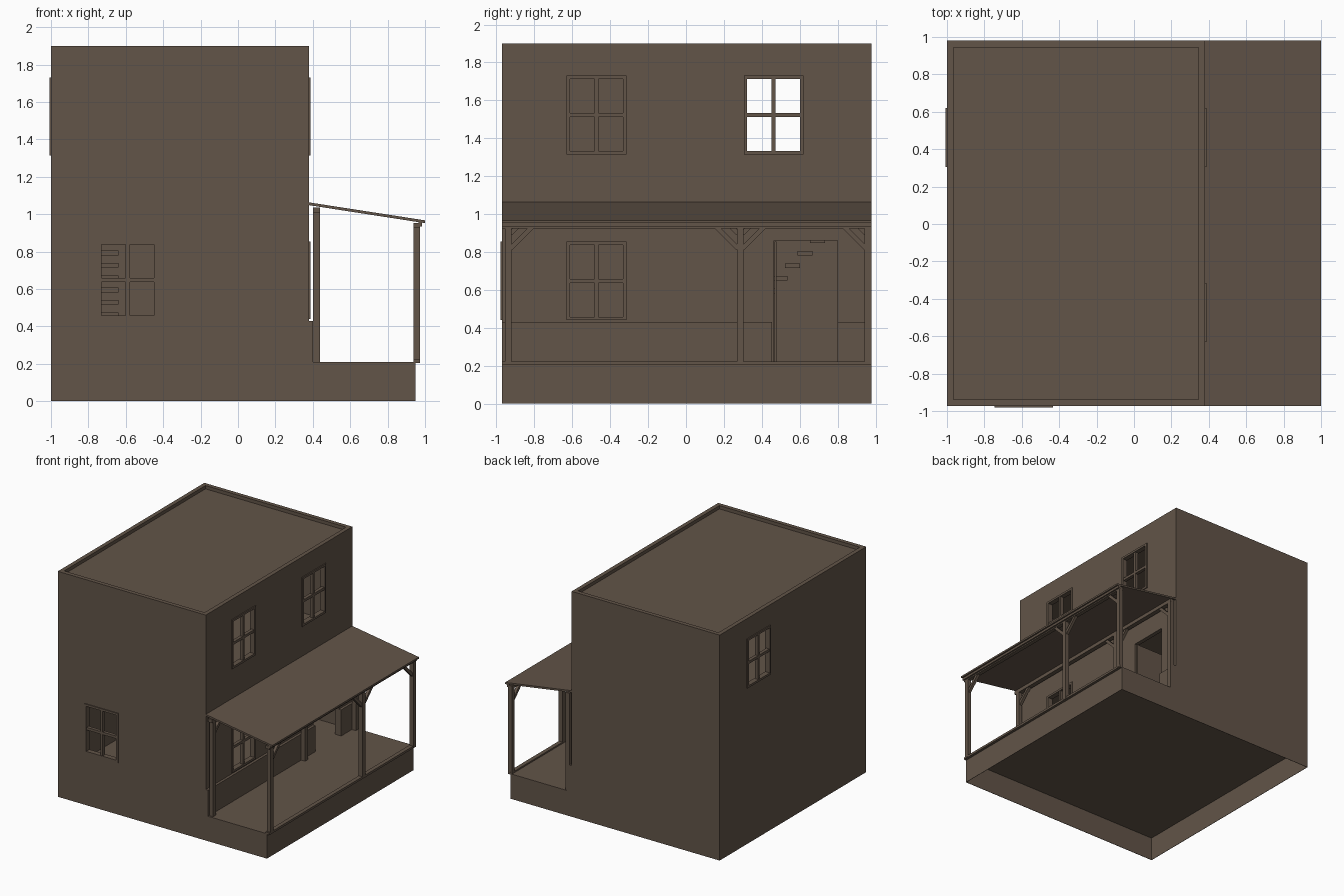
import bpy, bmesh, math
from mathutils import Vector, Matrix

if "Cube" in bpy.data.objects:
    bpy.data.objects.remove(bpy.data.objects["Cube"])

wood = bpy.data.materials.new("weathered brown wood")
wood.diffuse_color = (0.122, 0.089, 0.065, 1)
wood.use_nodes = True
wood.node_tree.nodes["Principled BSDF"].inputs["Base Color"].default_value = wood.diffuse_color

X0, X1, Y0, Y1, H = -1.0, 0.38, -0.972, 0.98, 1.9   # house block
PX, FLOOR, T = 0.95, 0.21, 0.035                    # porch edge, floor height, wall thickness


def add_box(bm, x0, x1, y0, y1, z0, z1):
    m = Matrix.Translation(((x0 + x1) / 2, (y0 + y1) / 2, (z0 + z1) / 2))
    bmesh.ops.create_cube(bm, size=1, matrix=m @ Matrix.Diagonal((x1 - x0, y1 - y0, z1 - z0, 1)))


def add_strut(bm, p, q, t):
    """Square bar from p to q."""
    p, q = Vector(p), Vector(q)
    d = q - p
    m = Matrix.Translation((p + q) / 2) @ d.to_track_quat('Z', 'X').to_matrix().to_4x4()
    bmesh.ops.create_cube(bm, size=1, matrix=m @ Matrix.Diagonal((t, t, d.length, 1)))


def finish(name, bm):
    me = bpy.data.meshes.new(name)
    bm.to_mesh(me)
    bm.free()
    me.materials.append(wood)
    ob = bpy.data.objects.new(name, me)
    bpy.context.collection.objects.link(ob)
    return ob


def boxes(name, *dims):
    bm = bmesh.new()
    for d in dims:
        add_box(bm, *d)
    return finish(name, bm)


def cut(ob, *dims):
    """Subtract boxes from an object, one after another."""
    for d in dims:
        cutter = boxes("cutter", d)
        cutter.hide_render = True
        mod = ob.modifiers.new("cut", 'BOOLEAN')
        mod.operation, mod.solver, mod.object = 'DIFFERENCE', 'EXACT', cutter
        bpy.context.view_layer.objects.active = ob
        bpy.ops.object.modifier_apply(modifier=mod.name)
        bpy.data.objects.remove(cutter)


# Windows: name, wall, start along wall, bottom
WIN_W, WIN_H = 0.315, 0.415
windows = [
    ("front_window", "front", -0.747, 0.44),
    ("porch_window", "right", -0.63, 0.44),
    ("upper_right_window_a", "right", -0.63, 1.315),
    ("upper_right_window_b", "right", 0.305, 1.315),
    ("upper_left_window", "left", 0.305, 1.315),
]


def wall_box(wall, u0, u1, z0, z1, proud, deep):
    """Box lying in a wall, sticking out by proud and in by deep."""
    if wall == "front":
        return (u0, u1, Y0 - proud, Y0 + deep, z0, z1)
    if wall == "right":
        return (X1 - deep, X1 + proud, u0, u1, z0, z1)
    return (X0 - proud, X0 + deep, u0, u1, z0, z1)


# House shell: two rooms, sunken roof, window and door openings
house = boxes("house_walls", (X0, X1, Y0, Y1, FLOOR - 0.005, H))
inside = (X0 + T, X1 - T, Y0 + T, Y1 - T)
openings = [wall_box(w, u + 0.01, u + WIN_W - 0.01, z + 0.01, z + WIN_H - 0.01, 0.05, 0.06)
            for _, w, u, z in windows]
cut(house,
    inside + (FLOOR, 1.03),
    inside + (1.07, 1.83),
    inside + (1.872, 2.0),
    (X0 + T, -0.64, 0.3, Y1 - T, 0.95, 1.15),
    wall_box("right", 0.465, 0.80, FLOOR, 0.86, 0.05, 0.06),
    *openings)

# Window frames with cross bars
for name, w, u, z in windows:
    b, m = 0.018, 0.011
    u1, z1, uc, zc = u + WIN_W, z + WIN_H, u + WIN_W / 2, z + WIN_H / 2
    boxes(name,
          wall_box(w, u, u + b, z, z1, 0.008, T),
          wall_box(w, u1 - b, u1, z, z1, 0.008, T),
          wall_box(w, u + b, u1 - b, z, z + b, 0.008, T),
          wall_box(w, u + b, u1 - b, z1 - b, z1, 0.008, T),
          wall_box(w, uc - m, uc + m, z + b, z1 - b, 0.003, T - 0.01),
          wall_box(w, u + b, u1 - b, zc - m, zc + m, 0.003, T - 0.01))

# Door standing open into the room
boxes("open_door", (0.03, 0.365, 0.466, 0.478, FLOOR + 0.003, 0.855))

# Inner staircase along the left wall
steps = 13
rise, run = (1.07 - FLOOR) / steps, 0.86 / steps
boxes("stair_treads", *[(X0 + T, -0.64, 0.06 + i * run, 0.06 + (i + 1.2) * run,
                         FLOOR + (i + 1) * rise - 0.025, FLOOR + (i + 1) * rise)
                        for i in range(steps)])

# Foundation skirt, hollow and open underneath
base = boxes("foundation", (X0, PX, Y0, Y1, 0, FLOOR))
cut(base, (X0 + 0.003, PX - 0.003, Y0 + 0.003, Y1 - 0.003, -0.1, FLOOR - 0.008))

# Low boarding on the porch wall, either side of the door
boxes("porch_wainscot",
      (X1, 0.402, Y0, 0.455, FLOOR, 0.43),
      (X1, 0.402, 0.80, Y1, FLOOR, 0.43))

# Porch edge board and beams
boxes("porch_edge_board", (0.938, 0.972, Y0, Y1, 0.203, 0.222))
boxes("porch_front_beam", (0.938, 0.972, Y0, Y1, 0.925, 0.952))
boxes("porch_wall_beam", (0.40, 0.438, Y0, Y1, 1.005, 1.035))

# Posts with diagonal braces, outer row and wall row
posts = [(-0.956, (1,)), (0.268, (-1, 1)), (0.943, (-1,))]
for row, x, top in (("outer", 0.938, 0.93), ("wall", 0.402, 1.01)):
    for i, (y, sides) in enumerate(posts):
        bm = bmesh.new()
        add_box(bm, x, x + 0.036, y, y + 0.036, FLOOR, top)
        for s in sides:
            yc, xc = y + 0.018, x + 0.018
            add_strut(bm, (xc, yc + s * 0.012, top - 0.112),
                      (xc, yc + s * 0.132, top + 0.008), 0.024)
        finish(f"{row}_post_{i + 1}", bm)

# Sloping porch roof
bm = bmesh.new()
profile = [(X1, 1.063), (1.0, 0.967), (1.0, 0.952), (X1, 1.048)]
face = bm.faces.new([bm.verts.new((x, Y0, z)) for x, z in profile])
ext = bmesh.ops.extrude_face_region(bm, geom=[face])
bmesh.ops.translate(bm, vec=(0, Y1 - Y0, 0),
                    verts=[v for v in ext["geom"] if isinstance(v, bmesh.types.BMVert)])
bmesh.ops.recalc_face_normals(bm, faces=bm.faces)
finish("porch_roof", bm)

# Gutter strip under the roof edge
boxes("porch_fascia", (0.965, 0.985, Y0, Y1, 0.935, 0.958))
